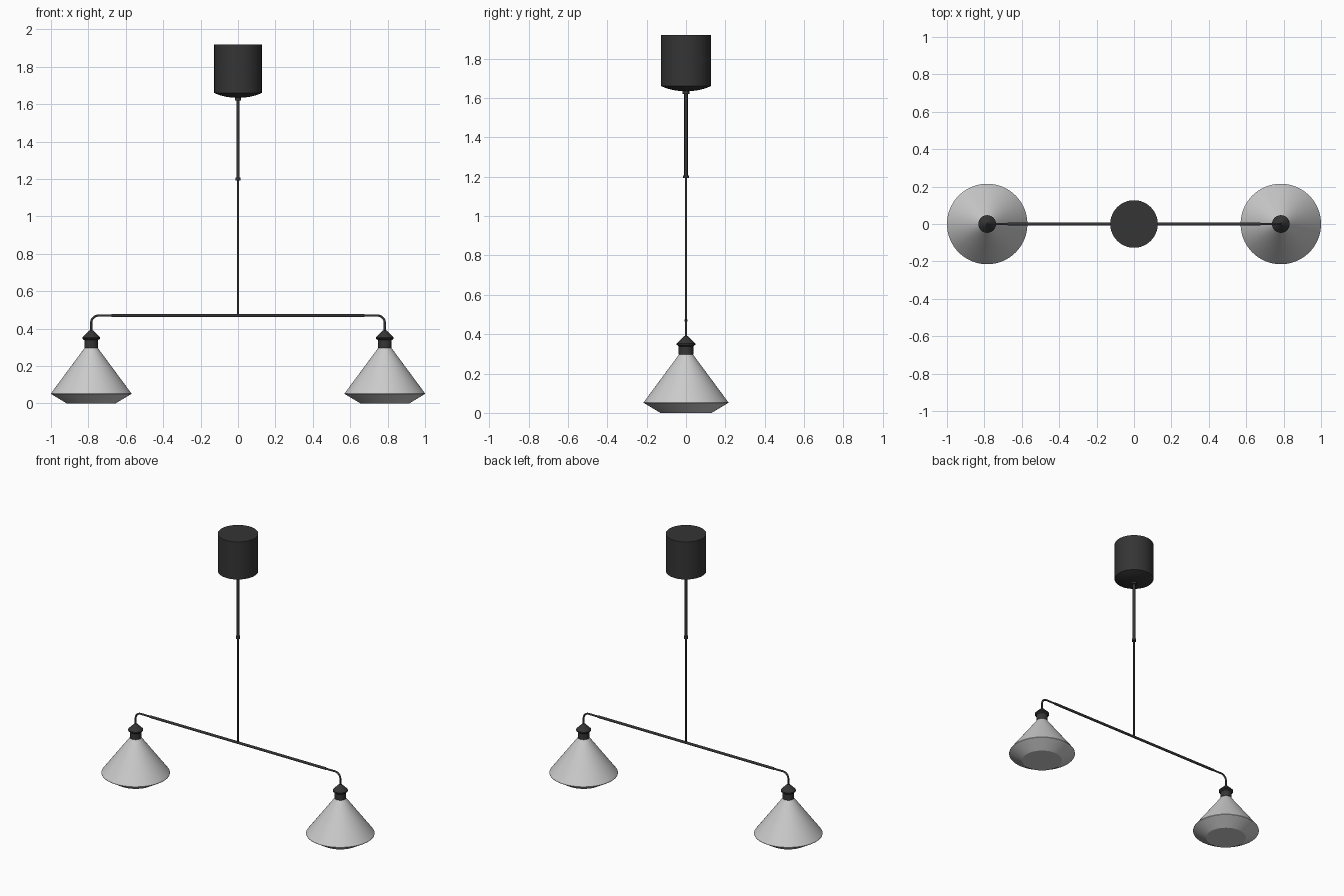
import bpy, bmesh, math

if "Cube" in bpy.data.objects:
    bpy.data.objects.remove(bpy.data.objects["Cube"])

black = bpy.data.materials.new("black_metal")
black.diffuse_color = (0.035, 0.035, 0.035, 1)
black.use_nodes = True
black.node_tree.nodes["Principled BSDF"].inputs["Base Color"].default_value = black.diffuse_color
LAMP_X = 0.785
ARM_Z = 0.47


def lathe(name, profile, x=0, mat=None, sides=64):
    """Revolve (radius, z) points about a vertical axis at x."""
    bm = bmesh.new()
    rings = []
    for r, z in profile:
        if r == 0:
            rings.append([bm.verts.new((0, 0, z))] * sides)
        else:
            rings.append([bm.verts.new((r * math.cos(2 * math.pi * i / sides),
                                        r * math.sin(2 * math.pi * i / sides), z))
                          for i in range(sides)])
    for a, b in zip(rings, rings[1:]):
        for i in range(sides):
            j = (i + 1) % sides
            bm.faces.new(list(dict.fromkeys((a[i], a[j], b[j], b[i]))))
    bmesh.ops.recalc_face_normals(bm, faces=bm.faces)
    me = bpy.data.meshes.new(name)
    bm.to_mesh(me)
    bm.free()
    ob = bpy.data.objects.new(name, me)
    ob.location.x = x
    bpy.context.collection.objects.link(ob)
    finish(ob, mat)
    return ob


def finish(ob, mat):
    if mat:
        ob.data.materials.append(mat)
    bpy.ops.object.select_all(action='DESELECT')
    ob.select_set(True)
    bpy.context.view_layer.objects.active = ob
    bpy.ops.object.shade_smooth_by_angle(angle=math.radians(25))


def tube(name, points, radius, mat):
    """Round tube along a path."""
    cu = bpy.data.curves.new(name, 'CURVE')
    cu.dimensions = '3D'
    cu.bevel_depth = radius
    cu.bevel_resolution = 4
    cu.use_fill_caps = True
    sp = cu.splines.new('POLY')
    sp.points.add(len(points) - 1)
    for p, co in zip(sp.points, points):
        p.co = (*co, 1)
    ob = bpy.data.objects.new(name, cu)
    bpy.context.collection.objects.link(ob)
    bpy.ops.object.select_all(action='DESELECT')
    ob.select_set(True)
    bpy.context.view_layer.objects.active = ob
    bpy.ops.object.convert(target='MESH')
    finish(bpy.context.object, mat)


# Ceiling canopy with shallow domed underside
lathe("canopy", [(0, 1.92), (0.127, 1.92), (0.127, 1.66), (0.10, 1.649),
                 (0.065, 1.640), (0.03, 1.635), (0, 1.634)], mat=black)

# Stem: nut, thick upper rod, collar, thin lower rod
lathe("stem_nut", [(0, 1.637), (0.017, 1.637), (0.017, 1.62), (0, 1.62)], mat=black, sides=32)
lathe("upper_rod", [(0, 1.63), (0.009, 1.63), (0.009, 1.20), (0, 1.20)], mat=black, sides=24)
lathe("rod_collar", [(0, 1.207), (0.014, 1.207), (0.014, 1.192), (0, 1.192)], mat=black, sides=32)
lathe("lower_rod", [(0, 1.20), (0.006, 1.20), (0.006, ARM_Z), (0, ARM_Z)], mat=black, sides=24)

# Horizontal arm
tube("cross_arm", [(-0.675, 0, ARM_Z), (0.675, 0, ARM_Z)], 0.0085, black)

for side, s in (("left", -1), ("right", 1)):
    # Bent arm end
    R = 0.04
    bend = [(s * (LAMP_X - R + R * math.sin(t)), 0, ARM_Z - R + R * math.cos(t))
            for t in (i * math.pi / 20 for i in range(11))]
    tube(side + "_arm_end", [(s * 0.66, 0, ARM_Z)] + bend + [(s * LAMP_X, 0, 0.38)], 0.006, black)

    # Lamp socket
    lathe(side + "_socket", [(0, 0.393), (0.009, 0.391), (0.047, 0.353), (0.047, 0.346),
                             (0.037, 0.338), (0.037, 0.297), (0, 0.297)],
          s * LAMP_X, black)

    # Conical shade with inward lower rim and flat diffuser
    lathe(side + "_shade", [(0, 0.30), (0.033, 0.30), (0.215, 0.054), (0.215, 0.051),
                            (0.13, 0.0), (0, 0.0)], s * LAMP_X, sides=96)
